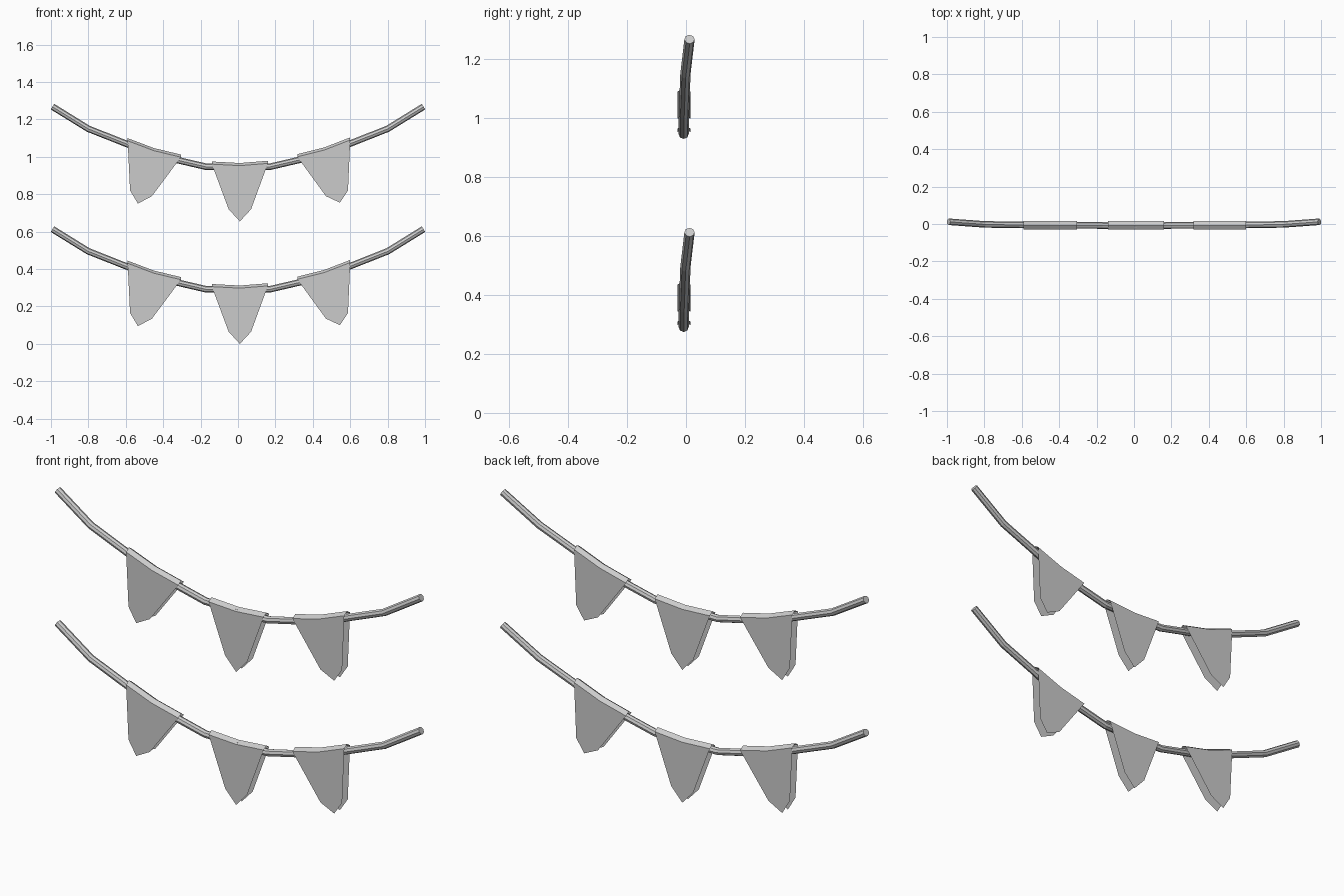
import bpy
import bmesh

if "Cube" in bpy.data.objects:
    bpy.data.objects.remove(bpy.data.objects["Cube"])

DROP = 0.655          # vertical distance between the two strings
Y_MID, HALF = -0.007, 0.022
RIDGE = 0.014         # height of the fold above the cloth edges


def make_rope(name, dz):
    half = [(0.17, -0.008, 0.947), (0.45, -0.007, 1.012),
            (0.80, -0.002, 1.15), (0.991, 0.012, 1.268)]
    pts = [(-x, y, z) for x, y, z in reversed(half)] + half
    cu = bpy.data.curves.new(name, 'CURVE')
    cu.dimensions = '3D'
    cu.bevel_depth = 0.0175
    cu.bevel_resolution = 2
    cu.use_fill_caps = True
    sp = cu.splines.new('POLY')
    sp.points.add(len(pts) - 1)
    for p, (x, y, z) in zip(sp.points, pts):
        p.co = (x, y, z + dz, 1)
    sp.use_smooth = False
    ob = bpy.data.objects.new(name, cu)
    bpy.context.collection.objects.link(ob)


def make_flag(name, top, lower, dz):
    """Cloth folded over the rope: two open sheets joined by a ridge."""
    bm = bmesh.new()

    def row(pts, y, lift=0.0):
        return [bm.verts.new((x, y, z + dz + lift)) for x, z in pts]

    front = row(top, Y_MID - HALF, -RIDGE)
    ridge = row(top, Y_MID)
    back = row(top, Y_MID + HALF, -RIDGE)
    # folded top
    for i in range(len(top) - 1):
        bm.faces.new((front[i], front[i + 1], ridge[i + 1], ridge[i]))
        bm.faces.new((ridge[i], ridge[i + 1], back[i + 1], back[i]))
    # hanging sheets
    bm.faces.new(list(reversed(front)) + row(lower, Y_MID - HALF))
    bm.faces.new((back + list(reversed(row(lower, Y_MID + HALF)))))
    me = bpy.data.meshes.new(name)
    bm.to_mesh(me)
    bm.free()
    bpy.context.collection.objects.link(bpy.data.objects.new(name, me))


# outlines: top edge left to right, lower edge left to right
flags = {
    "left": ([(-0.59, 1.10), (-0.45, 1.047), (-0.305, 1.012)],
             [(-0.577, 0.82), (-0.535, 0.75), (-0.46, 0.79)]),
    "middle": ([(-0.14, 0.975), (0.01, 0.967), (0.16, 0.979)],
               [(-0.05, 0.72), (0.01, 0.655), (0.07, 0.72)]),
    "right": ([(0.317, 1.014), (0.46, 1.05), (0.60, 1.104)],
              [(0.47, 0.79), (0.545, 0.755), (0.588, 0.82)]),
}

for level, dz in (("upper", 0.0), ("lower", -DROP)):
    make_rope(level + "_rope", dz)
    for side, (top, lower) in flags.items():
        make_flag(f"{level}_{side}_flag", top, lower, dz)
